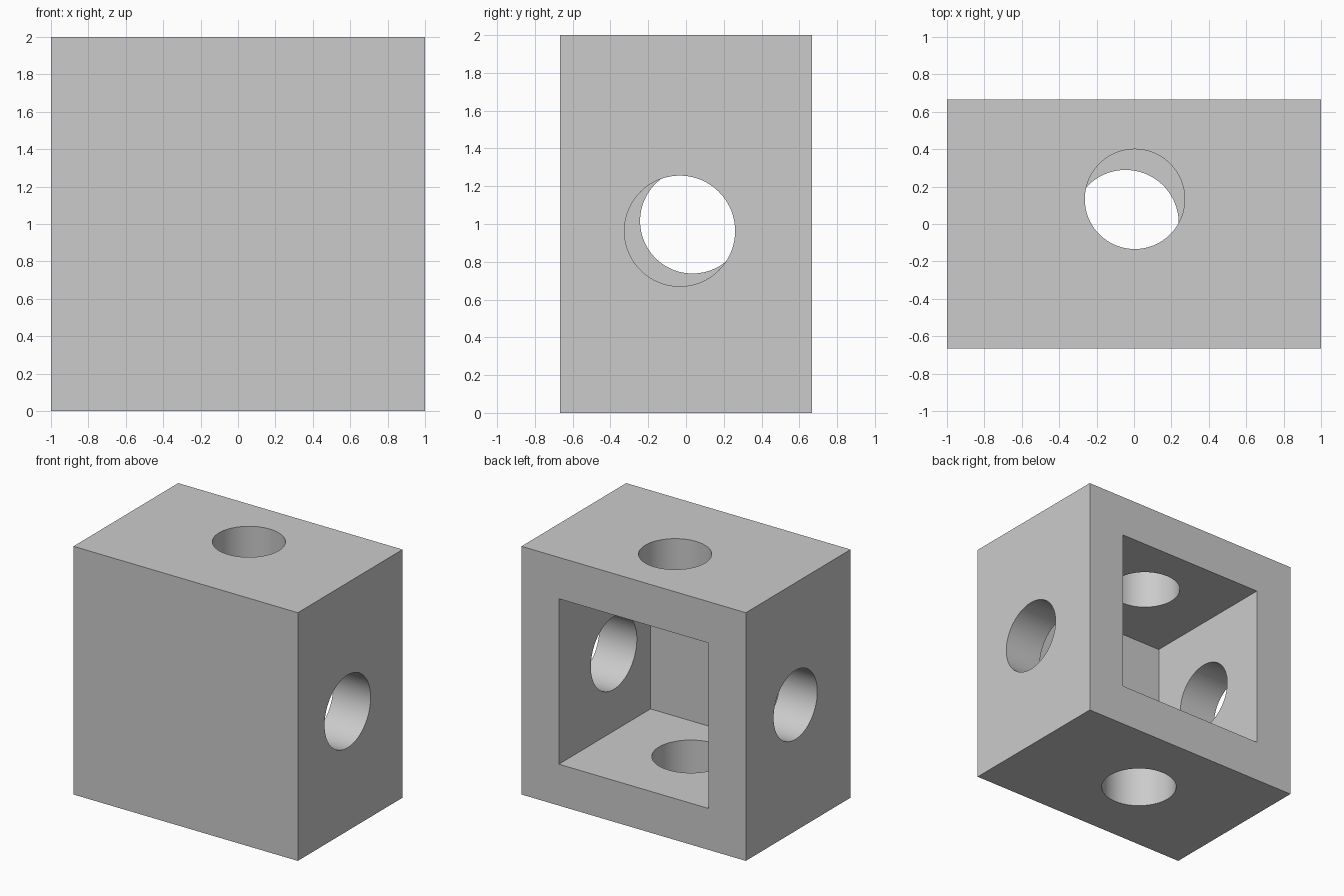
import bpy
import math

if "Cube" in bpy.data.objects:
    bpy.data.objects.remove(bpy.data.objects["Cube"])

grey = bpy.data.materials.new("light_grey")
grey.diffuse_color = (0.6, 0.6, 0.6, 1)
grey.use_nodes = True
grey.node_tree.nodes["Principled BSDF"].inputs["Base Color"].default_value = grey.diffuse_color


def box(name, size, loc):
    bpy.ops.mesh.primitive_cube_add(size=1, location=loc)
    ob = bpy.context.object
    ob.name = name
    ob.scale = size
    bpy.ops.object.transform_apply(location=True, rotation=True, scale=True)
    ob.data.materials.append(grey)
    return ob


def cylinder(name, radius, loc, rot=(0, 0, 0)):
    bpy.ops.mesh.primitive_cylinder_add(vertices=96, radius=radius, depth=0.7,
                                        location=loc, rotation=rot)
    ob = bpy.context.object
    ob.name = name
    ob.data.materials.append(grey)
    return ob


def cut(target, cutter):
    mod = target.modifiers.new("cut", 'BOOLEAN')
    mod.operation = 'DIFFERENCE'
    mod.solver = 'EXACT'
    mod.object = cutter
    bpy.context.view_layer.objects.active = target
    bpy.ops.object.modifier_apply(modifier=mod.name)
    bpy.data.objects.remove(cutter)


# Solid block
housing = box("housing", (2, 1.333, 2), (0, 0, 1))

# Square pocket open at the back, leaving a thin front wall
cut(housing, box("pocket_cutter", (1.333, 1.4, 1.333), (0, 0.2, 1)))

# One round hole through each of the four side walls
side = (0, math.pi / 2, 0)
cut(housing, cylinder("right_hole_cutter", 0.293, (0.85, -0.033, 0.963), side))
cut(housing, cylinder("left_hole_cutter", 0.278, (-0.85, 0.035, 1.016), side))
cut(housing, cylinder("top_hole_cutter", 0.267, (0.004, 0.133, 1.85)))
cut(housing, cylinder("bottom_hole_cutter", 0.284, (-0.045, 0.005, 0.15)))

# Smooth hole walls, crisp edges
bpy.ops.object.select_all(action='DESELECT')
housing.select_set(True)
bpy.context.view_layer.objects.active = housing
bpy.ops.object.shade_smooth_by_angle(angle=math.radians(30))
